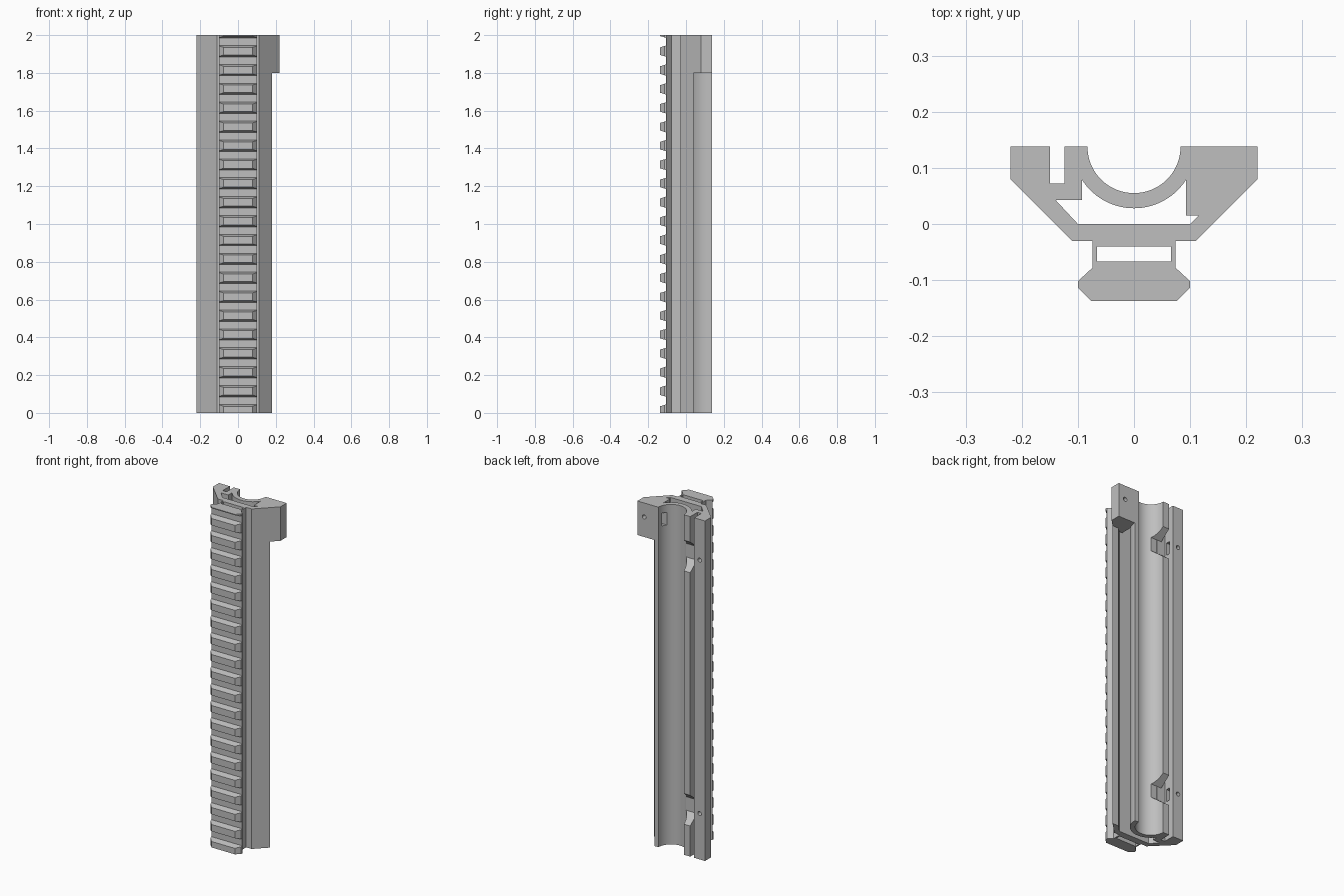
import bpy, bmesh, math
from mathutils import Vector

cube = bpy.data.objects.get("Cube")
if cube:
    bpy.data.objects.remove(cube, do_unlink=True)

TUBE_Y, TOP, LENGTH = 0.138, 0.138, 2.0

grey = bpy.data.materials.new("light_grey")
grey.use_nodes = True
grey.diffuse_color = (0.52, 0.52, 0.52, 1)
grey.node_tree.nodes["Principled BSDF"].inputs["Base Color"].default_value = grey.diffuse_color


def prism(bm, profile, axis, start, end):
    """Extrude a 2D profile along z (profile x, y), x (y, z) or y (x, z)."""
    place = {"z": lambda u, v, t: Vector((u, v, t)),
             "x": lambda u, v, t: Vector((t, u, v)),
             "y": lambda u, v, t: Vector((u, t, v))}[axis]
    face = bm.faces.new([bm.verts.new(place(u, v, start)) for u, v in profile])
    moved = bmesh.ops.extrude_face_region(bm, geom=[face])["geom"]
    verts = [g for g in moved if isinstance(g, bmesh.types.BMVert)]
    bmesh.ops.translate(bm, verts=verts, vec=place(0, 0, end - start))


def finish(bm, name):
    bmesh.ops.recalc_face_normals(bm, faces=bm.faces)
    mesh = bpy.data.meshes.new(name)
    bm.to_mesh(mesh)
    bm.free()
    mesh.materials.append(grey)
    obj = bpy.data.objects.new(name, mesh)
    bpy.context.collection.objects.link(obj)
    return obj


def combine(target, tool, operation):
    bpy.context.view_layer.objects.active = target
    mod = target.modifiers.new(tool.name, "BOOLEAN")
    mod.operation, mod.object, mod.solver = operation, tool, "EXACT"
    bpy.ops.object.modifier_apply(modifier=mod.name)
    bpy.data.objects.remove(tool, do_unlink=True)


def arc(radius, a0, a1, steps, cx=0, cy=TUBE_Y):
    angles = [math.radians(a0 + (a1 - a0) * i / steps) for i in range(steps + 1)]
    return [(cx + radius * math.cos(a), cy + radius * math.sin(a)) for a in angles]


def box(u0, u1, v0, v1):
    return [(u0, v0), (u1, v0), (u1, v1), (u0, v1)]


# Main body: side wall, dovetail rail, open arm and half tube in one section
rail = [(-0.11, -0.03), (-0.074, -0.03), (-0.074, -0.078), (-0.1, -0.102),
        (-0.1, -0.113), (-0.076, -0.137)]
section = [(-0.22, TOP), (-0.22, 0.08)] + rail
section += [(-x, y) for x, y in reversed(rail)]
section += [(0.18, 0.04), (0.14, 0.04), (0.1, 0), (-0.1, 0),
            (-0.14, 0.043), (-0.093, 0.043)]
section += arc(0.11, 212.3, 360, 36)
section += arc(0.083, 360, 180, 40)
section += [(-0.124, TOP), (-0.124, 0.072), (-0.15, 0.072), (-0.15, TOP)]
bm = bmesh.new()
prism(bm, section, "z", 0, LENGTH)
body = finish(bm, "rail_body")

# Mounting block on the upper end of the open arm
bm = bmesh.new()
prism(bm, [(0.093, 0.015), (0.155, 0.015), (0.22, 0.08), (0.22, TOP), (0.093, TOP)],
      "z", 1.8, LENGTH)
combine(body, finish(bm, "mounting_block"), "UNION")

# Cuts: rail window, cross grooves, latch notches and rectangular pockets
bm = bmesh.new()
prism(bm, box(-0.066, 0.066, -0.067, -0.04), "z", -0.1, LENGTH + 0.1)
for k in range(20):
    z = 0.065 + 0.1 * k
    prism(bm, [(-0.105, z - 0.02), (-0.105, z + 0.02),
               (-0.16, z + 0.037), (-0.16, z - 0.037)], "x", -0.2, 0.2)
latches = (0.27, 1.76)
for z in latches:
    prism(bm, [(0.075, z - 0.04), (0.075, z + 0.04), (TOP, z + 0.09),
               (0.16, z + 0.107), (0.16, z - 0.107), (TOP, z - 0.09)],
          "x", -0.14, -0.05)
    prism(bm, box(0.085, 0.11, z - 0.037, z + 0.037), "x", -0.185, -0.145)
prism(bm, box(0.085, 0.11, 1.88, 1.955), "x", 0.05, 0.176)
combine(body, finish(bm, "slot_cutter"), "DIFFERENCE")

# Round pin holes in the back faces
bm = bmesh.new()
for x, z in [(-0.185, z) for z in latches] + [(0.176, 1.918)]:
    prism(bm, arc(0.012, 0, 345, 23, x, z), "y", 0.09, 0.2)
combine(body, finish(bm, "pin_cutter"), "DIFFERENCE")

bpy.ops.object.select_all(action="DESELECT")
body.select_set(True)
bpy.context.view_layer.objects.active = body
bpy.ops.object.shade_smooth_by_angle(angle=math.radians(25))
